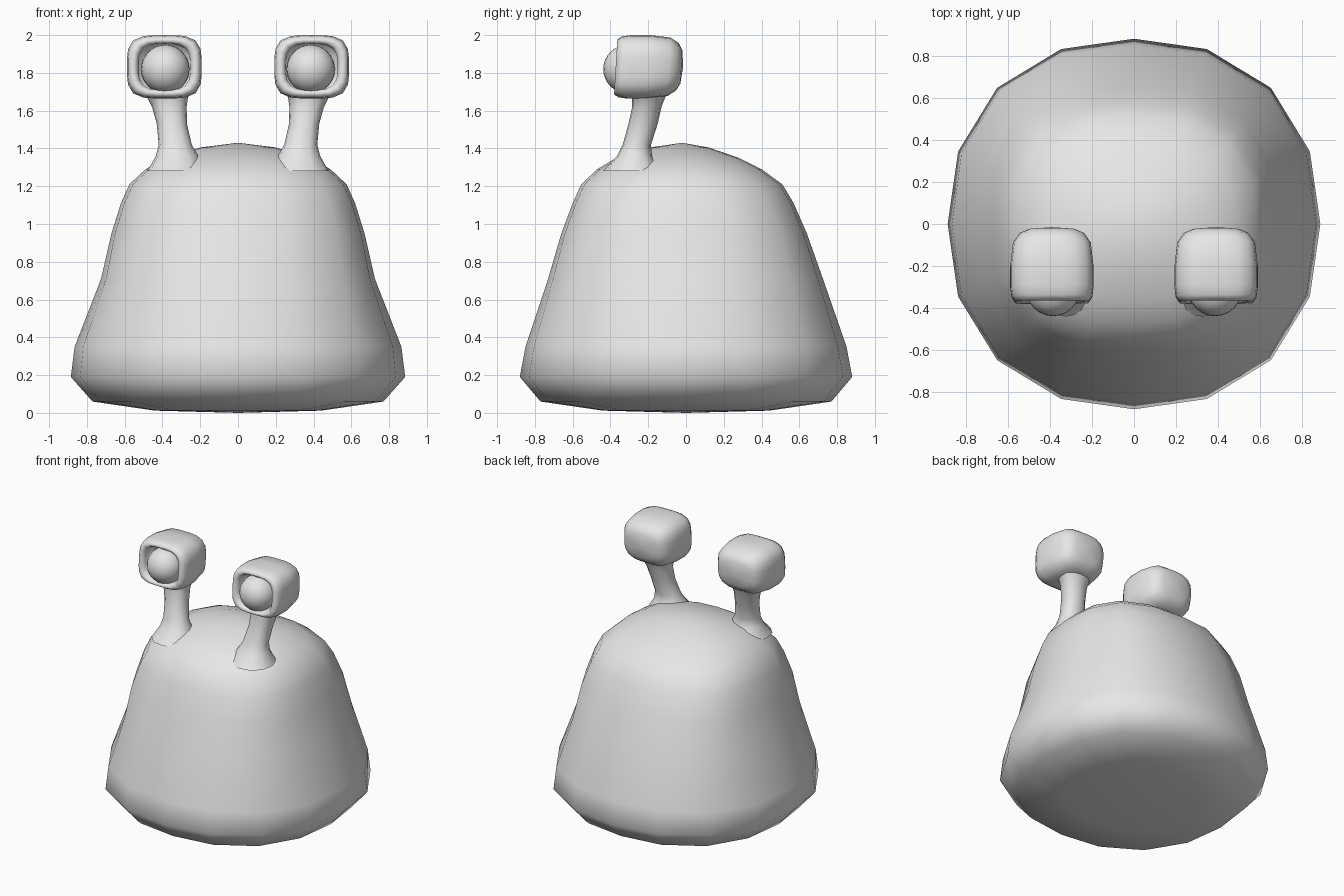
import bpy, bmesh, math
from mathutils import Vector

if "Cube" in bpy.data.objects:
    bpy.data.objects.remove(bpy.data.objects["Cube"])

grey = bpy.data.materials.new("light grey")
grey.diffuse_color = (0.8, 0.8, 0.8, 1)
grey.use_nodes = True
grey.node_tree.nodes["Principled BSDF"].inputs["Base Color"].default_value = grey.diffuse_color


def ring(centre, u, v, n, count):
    """Points of a superellipse with half axes u and v and squareness n."""
    pts = []
    for i in range(count):
        a = 2 * math.pi * i / count
        c, s = math.cos(a), math.sin(a)
        r = (abs(c) ** n + abs(s) ** n) ** (-1 / n)
        pts.append(Vector(centre) + Vector(u) * c * r + Vector(v) * s * r)
    return pts


def loft(name, rings, start=None, end=None):
    """Skin a row of rings, closing each end with a fan to its tip point."""
    bm = bmesh.new()
    rows = [[bm.verts.new(p) for p in r] for r in rings]
    k = len(rows[0])
    for a, b in zip(rows, rows[1:]):
        for i in range(k):
            j = (i + 1) % k
            bm.faces.new((a[i], a[j], b[j], b[i]))
    for tip, row in ((start, rows[0]), (end, rows[-1])):
        if tip:
            t = bm.verts.new(tip)
            for i in range(k):
                bm.faces.new((row[i], row[(i + 1) % k], t))
    bmesh.ops.recalc_face_normals(bm, faces=bm.faces)
    mesh = bpy.data.meshes.new(name)
    bm.to_mesh(mesh)
    bm.free()
    mesh.materials.append(grey)
    mesh.shade_smooth()
    obj = bpy.data.objects.new(name, mesh)
    bpy.context.collection.objects.link(obj)
    return obj


# Body: height, half width, front y, back y, squareness
body = [(0.012, 0.44, -0.44, 0.44, 2.3), (0.06, 0.77, -0.77, 0.77, 2.3),
        (0.19, 0.885, -0.88, 0.88, 2.25), (0.35, 0.865, -0.85, 0.85, 2.3),
        (0.71, 0.725, -0.73, 0.725, 2.6), (0.95, 0.67, -0.66, 0.64, 2.8),
        (1.11, 0.62, -0.60, 0.57, 2.8), (1.21, 0.575, -0.555, 0.51, 2.7),
        (1.29, 0.49, -0.47, 0.40, 2.6), (1.35, 0.38, -0.37, 0.28, 2.4),
        (1.405, 0.20, -0.19, 0.12, 2.2)]
loft("body", [ring((0, (f + b) / 2, z), (w, 0, 0), (0, (b - f) / 2, 0), n, 16)
              for z, w, f, b, n in body], (0, 0, 0), (0, -0.02, 1.43))

# Stalk: height, inner x, outer x, front y, back y
stalk = [(1.28, 0.17, 0.48, -0.44, -0.12), (1.36, 0.21, 0.435, -0.365, -0.18),
         (1.42, 0.245, 0.42, -0.335, -0.185), (1.53, 0.27, 0.43, -0.305, -0.15),
         (1.62, 0.272, 0.455, -0.285, -0.13), (1.67, 0.265, 0.48, -0.285, -0.11),
         (1.72, 0.24, 0.52, -0.30, -0.09)]

# Eye housing: y, half width, half height, squareness; the last rows form the socket
housing = [(-0.025, 0.11, 0.09, 2.5), (-0.045, 0.155, 0.125, 3),
           (-0.09, 0.185, 0.155, 3.5), (-0.20, 0.198, 0.168, 3.8),
           (-0.30, 0.198, 0.168, 3.8), (-0.345, 0.192, 0.162, 3.8),
           (-0.372, 0.175, 0.147, 3.8), (-0.368, 0.15, 0.13, 3.6),
           (-0.345, 0.138, 0.123, 3.2), (-0.29, 0.135, 0.12, 3)]

for side, s in (("right", 1), ("left", -1)):
    loft(side + "_stalk",
         [ring((s * (a + b) / 2, (f + k) / 2, z), ((b - a) / 2, 0, 0),
               (0, (k - f) / 2, 0), 2.4, 12) for z, a, b, f, k in stalk])
    loft(side + "_eye_housing",
         [ring((s * 0.39, y, 1.832), (w, 0, 0), (0, 0.06 * h, h), n, 24)
          for y, w, h, n in housing], (s * 0.39, -0.015, 1.832), (s * 0.39, -0.27, 1.832))
    # Eyeball sitting in the socket
    bpy.ops.mesh.primitive_uv_sphere_add(segments=24, ring_count=16, radius=0.128,
                                         location=(s * 0.385, -0.31, 1.82))
    ball = bpy.context.object
    ball.name = side + "_eyeball"
    ball.data.materials.append(grey)
    ball.data.shade_smooth()
